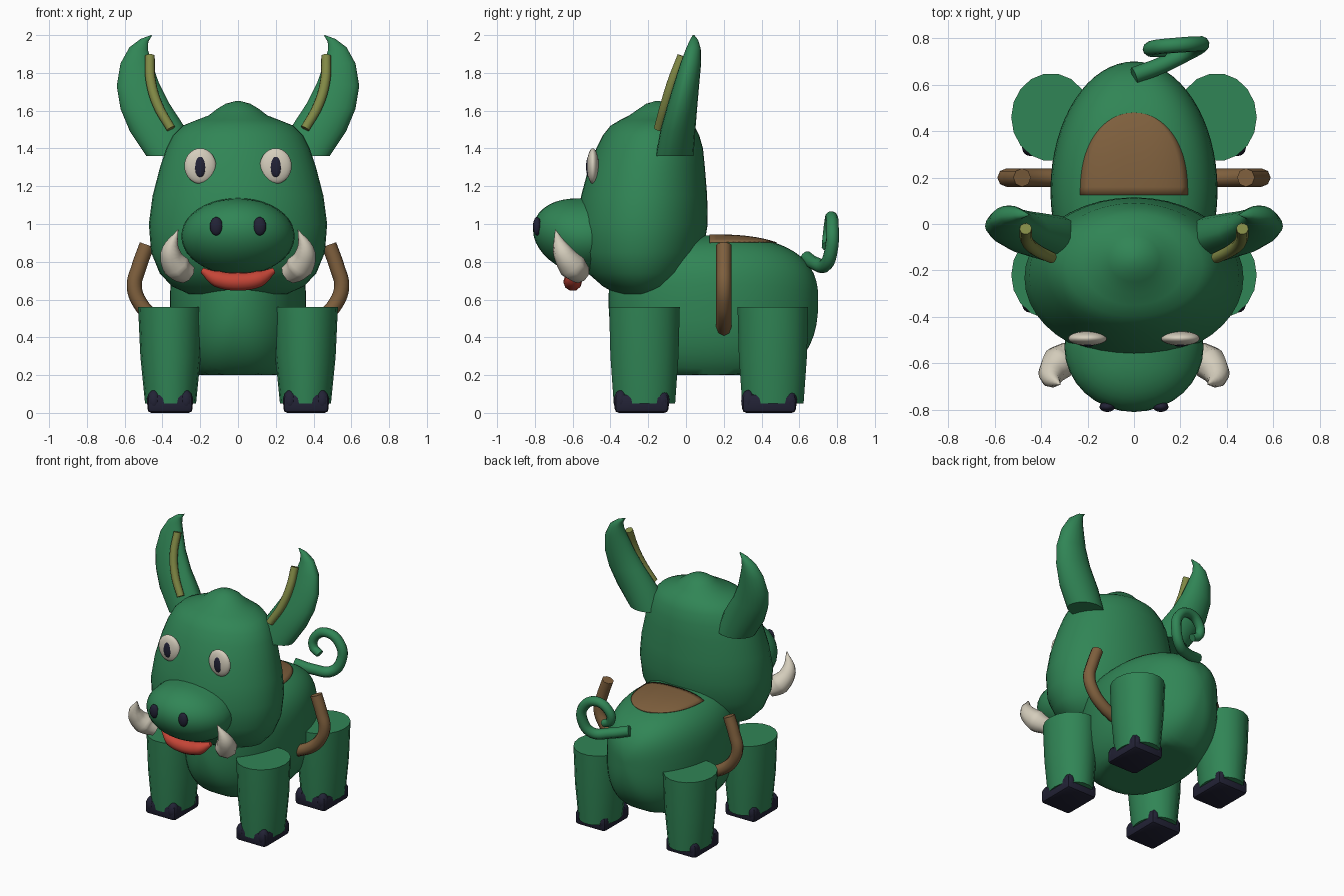
import bpy, bmesh, math
from mathutils import Matrix, Vector

if "Cube" in bpy.data.objects:
    bpy.data.objects.remove(bpy.data.objects["Cube"])


def material(name, r, g, b):
    m = bpy.data.materials.new(name)
    m.diffuse_color = (r, g, b, 1)
    m.use_nodes = True
    m.node_tree.nodes["Principled BSDF"].inputs["Base Color"].default_value = m.diffuse_color
    return m


GREEN = material("green skin", 0.03, 0.235, 0.092)
BROWN = material("brown leather", 0.215, 0.118, 0.048)
CREAM = material("cream ivory", 0.66, 0.61, 0.50)
RED = material("red mouth", 0.56, 0.06, 0.038)
NAVY = material("dark hoof", 0.016, 0.016, 0.036)
OLIVE = material("olive inner ear", 0.22, 0.25, 0.06)


def finish(name, bm, mat, angle=40):
    bmesh.ops.recalc_face_normals(bm, faces=bm.faces)
    me = bpy.data.meshes.new(name)
    bm.to_mesh(me)
    bm.free()
    me.materials.append(mat)
    for p in me.polygons:
        p.use_smooth = True
    me.set_sharp_from_angle(angle=math.radians(angle))
    ob = bpy.data.objects.new(name, me)
    bpy.context.collection.objects.link(ob)
    return ob


def loft(name, rings, mat, angle=40):
    """Skin a list of equally sized closed rings and cap both ends."""
    bm = bmesh.new()
    vs = [[bm.verts.new(p) for p in ring] for ring in rings]
    n = len(vs[0])
    for a, b in zip(vs, vs[1:]):
        for i in range(n):
            j = (i + 1) % n
            bm.faces.new((a[i], a[j], b[j], b[i]))
    bm.faces.new(vs[0])
    bm.faces.new(vs[-1])
    return finish(name, bm, mat, angle)


def ellipsoid(name, loc, radii, mat, seg=24, rings=14):
    bm = bmesh.new()
    m = Matrix.Translation(loc) @ Matrix.Diagonal((*radii, 1))
    bmesh.ops.create_uvsphere(bm, u_segments=seg, v_segments=rings, radius=1, matrix=m)
    return finish(name, bm, mat, 60)


def tube(name, pts, mat, res=3):
    """Round tube through (x, y, z, radius) points."""
    cu = bpy.data.curves.new(name, 'CURVE')
    cu.dimensions = '3D'
    cu.bevel_depth = 1
    cu.bevel_resolution = res
    cu.resolution_u = 6
    cu.use_fill_caps = True
    sp = cu.splines.new('BEZIER')
    sp.bezier_points.add(len(pts) - 1)
    for bp, (x, y, z, r) in zip(sp.bezier_points, pts):
        bp.co = (x, y, z)
        bp.radius = r
        bp.handle_left_type = bp.handle_right_type = 'AUTO'
    tmp = bpy.data.objects.new(name + "_path", cu)
    bpy.context.collection.objects.link(tmp)
    bpy.context.view_layer.update()
    me = bpy.data.meshes.new_from_object(tmp.evaluated_get(bpy.context.evaluated_depsgraph_get()))
    bm = bmesh.new()
    bm.from_mesh(me)
    bmesh.ops.remove_doubles(bm, verts=bm.verts, dist=0.0005)
    bpy.data.objects.remove(tmp)
    bpy.data.meshes.remove(me)
    return finish(name, bm, mat, 50)


def spow(v, e):
    return math.copysign(abs(v) ** e, v)


# Body: barrel along y with a boxy cross-section and a flat belly
BY, RY, BZ, EXP = 0.145, 0.555, 0.60, 2.8


def body_size(y):
    t = min(abs(y - BY) / RY, 1)
    return 0.36 * math.sqrt(1 - t * t), (1 - t ** 2.5) ** 0.4


rings = []
for i in range(33):
    y = BY - RY * 0.9995 * math.cos(math.pi * i / 32)
    rx, k = body_size(y)
    ring = []
    for j in range(48):
        a = math.tau * j / 48
        c, s = spow(math.cos(a), 2 / EXP), spow(math.sin(a), 2 / EXP)
        ring.append((rx * c, y, max(0.2, BZ + k * s * (0.34 if s > 0 else 0.47))))
    rings.append(ring)
loft("body", rings, GREEN)

# Saddle patch: thin plate following the back
bm = bmesh.new()
grid = []
for i in range(17):
    t = math.sin(math.pi / 2 * i / 16)
    y = 0.125 + 0.355 * t
    w = 0.23 * (1 - t ** 2.4) ** 0.5 + 0.002
    row = []
    for j in range(17):
        x = w * (j / 8 - 1)
        rx, k = body_size(y)
        z = BZ + 0.34 * k * (1 - min(abs(x) / rx, 1) ** EXP) ** (1 / EXP)
        row.append(bm.verts.new((x, y, z + 0.005)))
    grid.append(row)
for a, b in zip(grid, grid[1:]):
    for j in range(16):
        bm.faces.new((a[j], a[j + 1], b[j + 1], b[j]))
saddle = finish("saddle_patch", bm, BROWN)
mod = saddle.modifiers.new("thickness", 'SOLIDIFY')
mod.thickness = 0.007

# Head: stacked ellipses (z, half width, front y, back y) with a crown bump
HEAD = [(0.615, 0.14, -0.30, -0.14), (0.63, 0.26, -0.37, -0.09), (0.67, 0.35, -0.44, -0.03),
        (0.74, 0.415, -0.52, 0.04), (0.85, 0.46, -0.57, 0.09), (1.0, 0.472, -0.58, 0.115),
        (1.15, 0.452, -0.555, 0.112), (1.3, 0.413, -0.515, 0.10), (1.4, 0.38, -0.475, 0.09),
        (1.47, 0.345, -0.44, 0.07), (1.52, 0.295, -0.40, 0.045), (1.55, 0.22, -0.35, 0.01),
        (1.575, 0.155, -0.30, -0.02), (1.61, 0.11, -0.25, -0.05), (1.637, 0.065, -0.21, -0.09),
        (1.65, 0.015, -0.165, -0.135)]
rings = []
for z, rx, f, b in HEAD:
    rings.append([(rx * math.cos(math.tau * j / 40),
                   (f + b) / 2 + (b - f) / 2 * math.sin(math.tau * j / 40), z) for j in range(40)])
loft("head", rings, GREEN, 70)

# Snout, tilted slightly upward toward the tip
snout = ellipsoid("snout", (0, -0.53, 0.935), (0.30, 0.28, 0.203), GREEN, 32, 20)
for v in snout.data.vertices:
    v.co.z -= 0.15 * min(0, v.co.y + 0.58)

# Lower lip: a smiling tube under the snout
tube("mouth", [(-0.19, -0.58, 0.755, 0.015), (-0.11, -0.595, 0.71, 0.045), (0, -0.60, 0.695, 0.05),
               (0.11, -0.595, 0.71, 0.045), (0.19, -0.58, 0.755, 0.015)], RED)

# Ear sections: (inner x, inner z, outer x, outer z, front y, back y)
EAR = [(0.22, 1.36, 0.485, 1.36, -0.16, 0.04), (0.28, 1.51, 0.572, 1.49, -0.135, 0.05),
       (0.365, 1.64, 0.622, 1.61, -0.10, 0.06), (0.42, 1.75, 0.642, 1.73, -0.065, 0.07),
       (0.455, 1.85, 0.622, 1.85, -0.03, 0.08), (0.476, 1.92, 0.575, 1.935, 0.0, 0.078),
       (0.475, 1.965, 0.515, 1.98, 0.02, 0.065), (0.455, 1.998, 0.46, 2.0, 0.035, 0.045)]

for side, s in (("left", -1), ("right", 1)):
    # Ears with a shallow front and a rounded back
    rings = []
    for xi, zi, xo, zo, f, b in EAR:
        ring = []
        for j in range(20):
            a = math.tau * j / 20
            u, v = (1 + math.cos(a)) / 2, math.sin(a)
            d = (b - f) * (0.6 if v > 0 else 0.4)
            ring.append((s * (xi + (xo - xi) * u), f + 0.4 * (b - f) + d * v, zi + (zo - zi) * u))
        rings.append(ring)
    loft(f"{side}_ear", rings, GREEN, 55)
    tube(f"{side}_inner_ear", [(s * 0.467, -0.02, 1.89, 0.026), (s * 0.462, -0.07, 1.76, 0.027),
                               (s * 0.425, -0.11, 1.63, 0.027), (s * 0.355, -0.145, 1.505, 0.025)], OLIVE)

    # Eyes, pupils and nostrils
    ellipsoid(f"{side}_eye", (s * 0.2, -0.493, 1.307), (0.084, 0.031, 0.094), CREAM)
    ellipsoid(f"{side}_pupil", (s * 0.2, -0.516, 1.303), (0.031, 0.013, 0.055), NAVY, 16, 10)
    ellipsoid(f"{side}_nostril", (s * 0.115, -0.788, 0.988), (0.034, 0.022, 0.049), NAVY, 16, 10)

    # Tusk: fat at the base, curving up to a point
    tube(f"{side}_tusk", [(s * 0.27, -0.555, 0.735, 0.055), (s * 0.325, -0.60, 0.775, 0.075),
                          (s * 0.357, -0.655, 0.855, 0.052), (s * 0.318, -0.692, 0.97, 0.002)], CREAM, 2)

    # Side handle of the saddle
    tube(f"{side}_handle", [(s * x, 0.2, z, 0.04) for x, z in
                            ((0.482, 0.89), (0.525, 0.77), (0.549, 0.67), (0.515, 0.575),
                             (0.44, 0.50), (0.32, 0.44))], BROWN, 2)

    # Legs and hooves
    for end, ly, fy in (("front", -0.22, -0.235), ("rear", 0.46, 0.44)):
        rings = []
        for z, rx, ry in ((0.05, 0.135, 0.165), (0.3, 0.16, 0.183), (0.56, 0.172, 0.19)):
            rings.append([(s * (0.357 + rx * math.cos(math.tau * j / 18)),
                           ly + ry * math.sin(math.tau * j / 18), z) for j in range(18)])
        loft(f"{end}_{side}_leg", rings, GREEN)
        bm = bmesh.new()
        bmesh.ops.create_cube(bm, size=1, matrix=Matrix.Translation((s * 0.36, fy, 0.05))
                              @ Matrix.Diagonal((0.24, 0.285, 0.10, 1)))
        bmesh.ops.bevel(bm, geom=bm.edges[:], offset=0.022, segments=2, affect='EDGES', profile=0.5)
        # Toe knobs on the hoof corners
        for dx in (-1, 1):
            for dy in (-1, 1):
                bmesh.ops.create_uvsphere(bm, u_segments=12, v_segments=8, radius=1,
                    matrix=Matrix.Translation((s * 0.36 + dx * 0.085, fy + dy * 0.11, 0.063))
                    @ Matrix.Diagonal((0.038, 0.038, 0.058, 1)))
        finish(f"{end}_{side}_hoof", bm, NAVY)

# Curly tail
tube("tail", [(0.0, 0.64, 0.82, 0.036), (0.12, 0.685, 0.79, 0.036), (0.23, 0.74, 0.785, 0.036),
              (0.285, 0.77, 0.87, 0.035), (0.275, 0.775, 0.97, 0.034), (0.18, 0.77, 1.035, 0.033),
              (0.085, 0.76, 0.99, 0.032), (0.075, 0.75, 0.915, 0.03), (0.13, 0.745, 0.88, 0.027)], GREEN)
